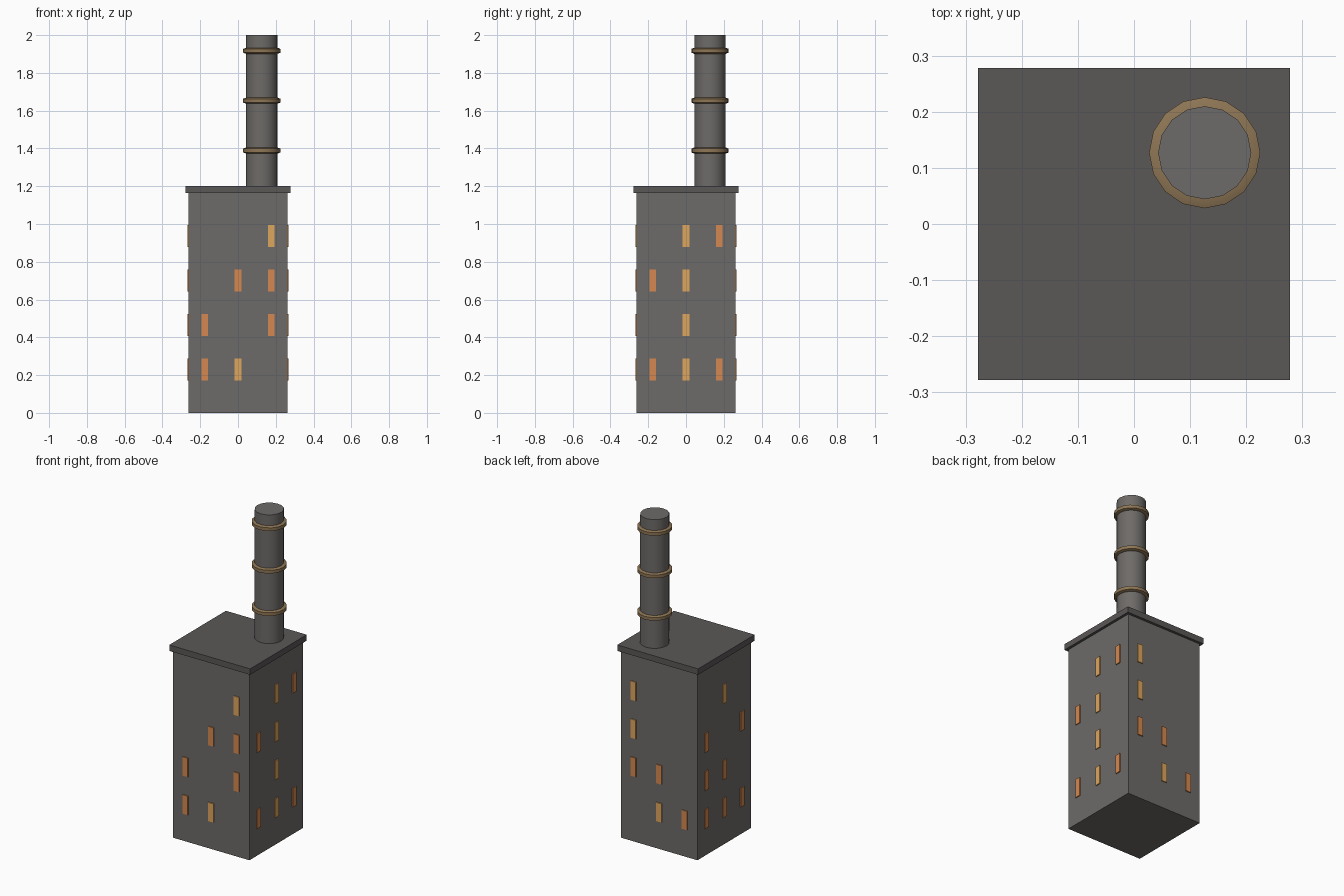
import bpy, bmesh, math
from mathutils import Matrix

if "Cube" in bpy.data.objects:
    bpy.data.objects.remove(bpy.data.objects["Cube"])

BODY, ROOF = 0.262, 0.278          # half widths
CX, CY, CR = 0.126, 0.127, 0.083   # chimney centre and radius


def material(name, rgb):
    m = bpy.data.materials.new(name)
    m.diffuse_color = (*rgb, 1)
    m.use_nodes = True
    m.node_tree.nodes["Principled BSDF"].inputs["Base Color"].default_value = m.diffuse_color
    return m


STONE = material("stone", (0.155, 0.147, 0.138))
SLATE = material("slate", (0.105, 0.095, 0.095))
BRASS = material("brass", (0.27, 0.18, 0.09))
ORANGE = material("orange_glow", (0.66, 0.25, 0.08))
YELLOW = material("yellow_glow", (0.73, 0.38, 0.11))


def box(name, size, loc, mat, turn=0):
    bm = bmesh.new()
    bmesh.ops.create_cube(bm, size=1)
    bmesh.ops.scale(bm, vec=size, verts=bm.verts)
    bmesh.ops.translate(bm, vec=loc, verts=bm.verts)
    bmesh.ops.rotate(bm, cent=(0, 0, 0), matrix=Matrix.Rotation(turn, 3, 'Z'), verts=bm.verts)
    return finish(name, bm, mat)


def finish(name, bm, mat, smooth=False):
    bmesh.ops.recalc_face_normals(bm, faces=bm.faces)
    me = bpy.data.meshes.new(name)
    bm.to_mesh(me)
    bm.free()
    me.materials.append(mat)
    ob = bpy.data.objects.new(name, me)
    bpy.context.collection.objects.link(ob)
    if smooth:
        bpy.ops.object.select_all(action='DESELECT')
        ob.select_set(True)
        bpy.context.view_layer.objects.active = ob
        bpy.ops.object.shade_smooth_by_angle(angle=math.radians(30))
    return ob


def turned(name, profile, mat, sides=16):
    """Stack of rings (radius, z) around the chimney axis, capped at both ends."""
    bm = bmesh.new()
    loops = [[bm.verts.new((CX + r * math.cos(math.tau * i / sides),
                            CY + r * math.sin(math.tau * i / sides), z))
              for i in range(sides)] for r, z in profile]
    for a, b in zip(loops, loops[1:]):
        for i in range(sides):
            j = (i + 1) % sides
            bm.faces.new((a[i], a[j], b[j], b[i]))
    bm.faces.new(loops[0][::-1])
    bm.faces.new(loops[-1])
    return finish(name, bm, mat, smooth=True)


# Building and overhanging roof slab
box("tower_body", (2 * BODY, 2 * BODY, 1.165), (0, 0, 0.5825), STONE)
box("roof_slab", (2 * ROOF, 2 * ROOF, 0.037), (0, 0, 1.1815), SLATE)

# Chimney with three bands
turned("chimney", [(CR, 1.19), (CR, 2.0)], STONE)
for n, z in enumerate((1.389, 1.653, 1.917)):
    turned(f"chimney_band_{n + 1}",
           [(CR, z - 0.016), (0.099, z - 0.010), (0.099, z + 0.010), (CR, z + 0.016)], BRASS)

# Lit windows: per wall, rows from the ground up, columns left to right seen from outside
WALLS = {
    "front": ("OY.", "O.O", ".OO", "..Y"),
    "right": ("OYO", ".Y.", "OY.", ".YO"),
    "back": (".YO", "OO.", "Y..", "Y.."),
    "left": ("OOO", "OO.", "O.O", ".Y."),
}
# The left wall's columns run from the back corner to the front corner
for w, (wall, rows) in enumerate(WALLS.items()):
    for r, row in enumerate(rows):
        for c, lit in enumerate(row):
            if lit != ".":
                box(f"{wall}_window_{r + 1}_{c + 1}", (0.036, 0.012, 0.117),
                    ((c - 1) * 0.176, -BODY, 0.229 + 0.236 * r),
                    ORANGE if lit == "O" else YELLOW, w * math.pi / 2)
